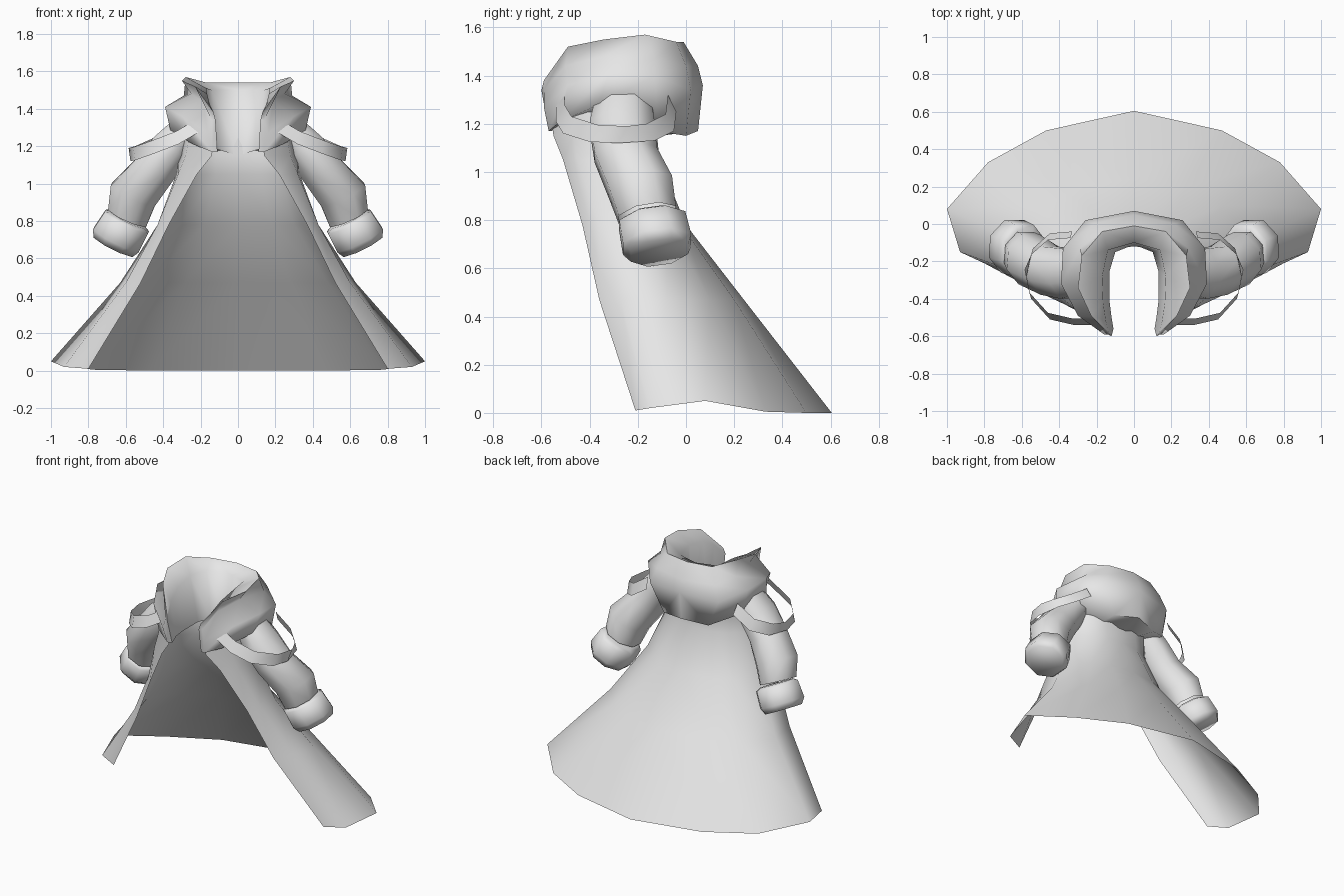
import bpy
import math
from mathutils import Vector

default_cube = bpy.data.objects.get("Cube")
if default_cube:
    bpy.data.objects.remove(default_cube, do_unlink=True)

# Single cloth colour
CLOTH_COLOUR = (0.8, 0.8, 0.8, 1)
cloth = bpy.data.materials.new("light_grey_cloth")
cloth.use_nodes = True
cloth.diffuse_color = CLOTH_COLOUR
shader = cloth.node_tree.nodes["Principled BSDF"]
shader.inputs["Base Color"].default_value = CLOTH_COLOUR
shader.inputs["Roughness"].default_value = 0.9


def loft(name, rows, closed=False, cap_start=False, cap_end=False, smooth_angle=60):
    """Skin rows of points into one half of a part, then mirror it across x."""
    count = len(rows[0])
    vertices = [point for row in rows for point in row]
    faces = []
    spans = count if closed else count - 1
    for row_index in range(len(rows) - 1):
        start = row_index * count
        for i in range(spans):
            j = (i + 1) % count
            faces.append((start + i, start + j, start + count + j, start + count + i))
    if cap_start:
        faces.append(tuple(reversed(range(count))))
    if cap_end:
        last = (len(rows) - 1) * count
        faces.append(tuple(range(last, last + count)))

    mesh = bpy.data.meshes.new(name)
    mesh.from_pydata(vertices, [], faces)
    mesh.materials.append(cloth)
    part = bpy.data.objects.new(name, mesh)
    bpy.context.collection.objects.link(part)

    mirror = part.modifiers.new("mirror", "MIRROR")
    mirror.use_clip = True
    mirror.merge_threshold = 0.001
    bpy.ops.object.select_all(action="DESELECT")
    part.select_set(True)
    bpy.context.view_layer.objects.active = part
    bpy.ops.object.modifier_apply(modifier=mirror.name)
    bpy.ops.object.shade_smooth_by_angle(angle=math.radians(smooth_angle))
    return part


def ring(centre, axis, radius, depth_radius, sides=8):
    """Elliptical cross-section of a limb, square to its axis."""
    along = Vector(axis).normalized()
    across = along.cross(Vector((0, 1, 0))).normalized()
    depth = across.cross(along).normalized()
    points = []
    for i in range(sides):
        angle = math.tau * (i + 0.5) / sides
        offset = across * radius * math.cos(angle) + depth * depth_radius * math.sin(angle)
        points.append(tuple(Vector(centre) + offset))
    return points


# Flared cape: outline from back centre to front edge at each height
cape_levels = [
    (1.30, [(0, -.10), (.12, -.11), (.2, -.14), (.3, -.27), (.25, -.47), (.12, -.57)]),
    (1.15, [(0, -.12), (.12, -.13), (.22, -.16), (.32, -.28), (.28, -.47), (.14, -.55)]),
    (1.05, [(0, -.11), (.12, -.12), (.22, -.16), (.33, -.27), (.32, -.45), (.22, -.51)]),
    (0.78, [(0, 0), (.18, -.02), (.3, -.08), (.43, -.2), (.43, -.36), (.37, -.43)]),
    (0.47, [(0, .24), (.28, .2), (.48, .1), (.63, -.08), (.6, -.27), (.52, -.36)]),
    (0.0, [(0, .605), (.47, .5), (.78, .33), (1, .08), (.93, -.15), (.8, -.21)]),
]
hem_lift = [0, 0, .005, .05, .02, .01]
cape_rows = []
for height, outline in cape_levels:
    lifts = hem_lift if height == 0 else [0] * len(outline)
    cape_rows.append([(x, y, height + lift) for (x, y), lift in zip(outline, lifts)])
loft("cape", cape_rows)

# Wrapped collar: cross-sections from the back centre round to the front tip,
# each running inner bottom, inner top, rim, fold, belly, outer bottom
collar_sections = [
    [(0, -.11, 1.15), (0, -.1, 1.5), (0, -.01, 1.54),
     (0, .05, 1.44), (0, .07, 1.36), (0, .05, 1.17)],
    [(.1, -.15, 1.18), (.14, -.14, 1.5), (.17, -.04, 1.54),
     (.22, 0, 1.44), (.26, .02, 1.34), (.17, 0, 1.15)],
    [(.13, -.25, 1.19), (.17, -.28, 1.51), (.28, -.17, 1.57),
     (.29, -.13, 1.47), (.38, -.13, 1.4), (.34, -.12, 1.23)],
    [(.13, -.42, 1.19), (.165, -.42, 1.48), (.3, -.34, 1.55),
     (.25, -.34, 1.48), (.39, -.32, 1.41), (.36, -.36, 1.28)],
    [(.12, -.5, 1.19), (.15, -.52, 1.42), (.23, -.49, 1.52),
     (.19, -.5, 1.44), (.3, -.49, 1.36), (.24, -.52, 1.21)],
    [(.11, -.56, 1.17), (.12, -.6, 1.34), (.13, -.59, 1.38),
     (.14, -.59, 1.34), (.16, -.59, 1.27), (.14, -.57, 1.17)],
]
loft("wrapped_collar", collar_sections, closed=True, cap_end=True, smooth_angle=80)

# Sleeves: centre, axis, radius seen from the front, radius from front to back
sleeve_rings = [
    ring((.27, -.26, 1.31), (.8, 0, -1), .08, .12),
    ring((.36, -.265, 1.19), (.7, 0, -1), .115, .145),
    ring((.45, -.25, 1.07), (.55, .1, -1), .125, .14),
    ring((.56, -.19, .94), (.5, .2, -1), .14, .145),
    ring((.59, -.16, .82), (.45, .2, -1), .12, .13),
]
loft("sleeves", sleeve_rings, closed=True, cap_start=True)

# Cuffs: turned-back band with a rounded end
cuff_axis = (.45, .15, -.9)
cuff_rings = [
    ring((.59, -.145, .81), cuff_axis, .11, .12),
    ring((.595, -.14, .795), cuff_axis, .14, .15),
    ring((.65, -.12, .7), cuff_axis, .148, .155),
    ring((.665, -.11, .665), cuff_axis, .125, .13),
]
loft("cuffs", cuff_rings, closed=True, cap_start=True, cap_end=True, smooth_angle=65)

# Shoulder straps: flat band draped from the collar front to its back
strap_path = [
    (.2, -.54, 1.28), (.32, -.54, 1.21), (.45, -.51, 1.16), (.55, -.4, 1.125),
    (.575, -.28, 1.12), (.54, -.13, 1.13), (.45, -.05, 1.17), (.33, -.04, 1.25),
]
strap_rows = [[(x, y, z), (x + .01, y + .035 * math.copysign(1, -.27 - y), z + .07)]
              for x, y, z in strap_path]
loft("shoulder_straps", strap_rows)
